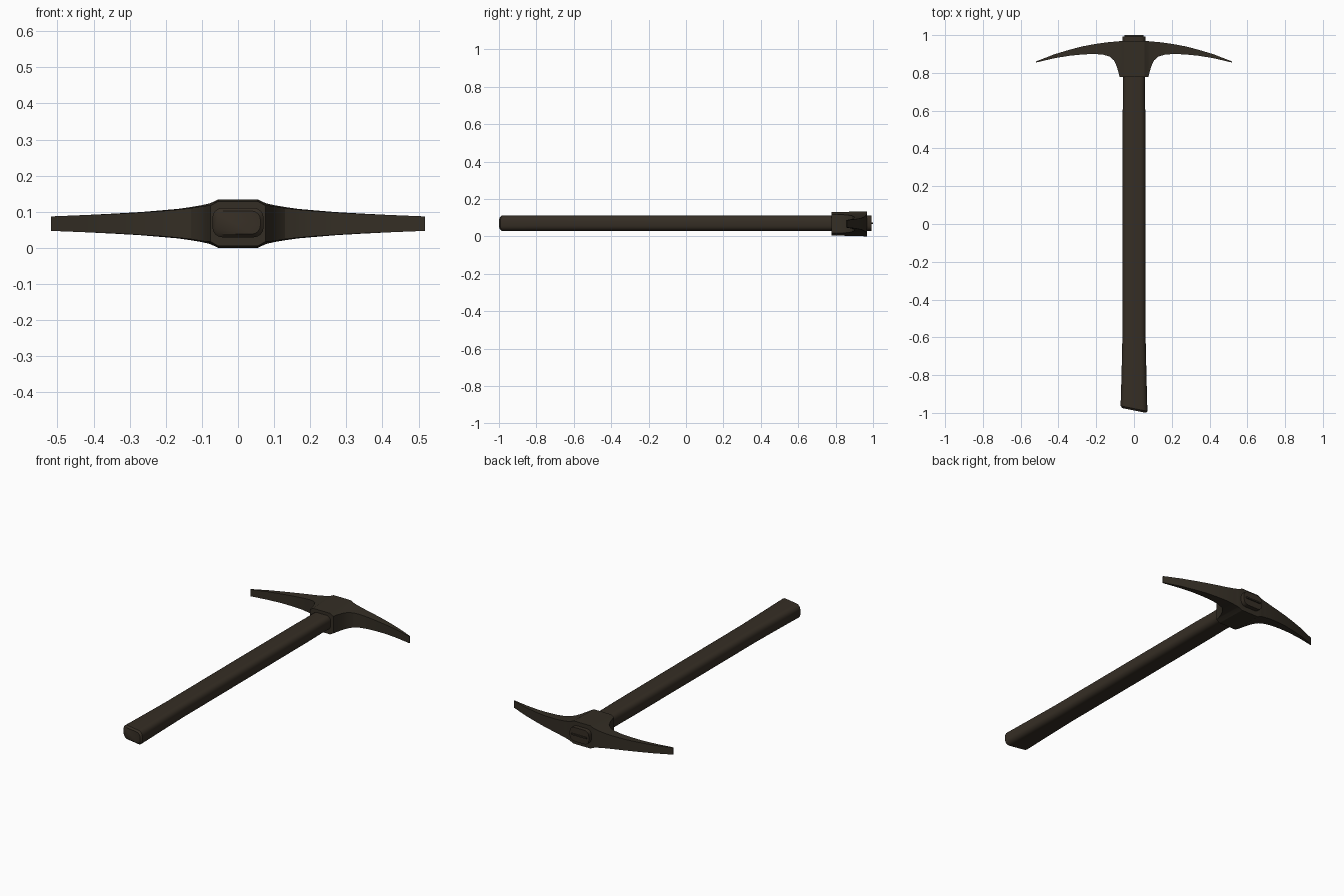
import bpy, bmesh, math

if "Cube" in bpy.data.objects:
    bpy.data.objects.remove(bpy.data.objects["Cube"])


def material(name, col):
    m = bpy.data.materials.new(name)
    m.diffuse_color = (*col, 1)
    m.use_nodes = True
    m.node_tree.nodes["Principled BSDF"].inputs["Base Color"].default_value = m.diffuse_color
    return m


WOOD = material("dark wood", (0.036, 0.027, 0.018))
IRON = material("dark iron", (0.034, 0.027, 0.018))
ZC = 0.067


def loft(name, rings, mat, angle):
    """Skin a list of equal-length point rings and cap both ends."""
    bm = bmesh.new()
    vs = [[bm.verts.new(p) for p in r] for r in rings]
    n = len(vs[0])
    for a, b in zip(vs, vs[1:]):
        for i in range(n):
            j = (i + 1) % n
            bm.faces.new((a[i], a[j], b[j], b[i]))
    bm.faces.new(vs[0])
    bm.faces.new(vs[-1])
    bmesh.ops.recalc_face_normals(bm, faces=bm.faces[:])
    me = bpy.data.meshes.new(name)
    bm.to_mesh(me)
    bm.free()
    me.materials.append(mat)
    ob = bpy.data.objects.new(name, me)
    bpy.context.collection.objects.link(ob)
    bpy.ops.object.select_all(action='DESELECT')
    ob.select_set(True)
    bpy.context.view_layer.objects.active = ob
    bpy.ops.object.shade_smooth_by_angle(angle=math.radians(angle))
    return ob


def handle_ring(y, hw, hz, slant=0.0, r=0.028):
    pts = []
    for k, (sx, sz) in enumerate(((1, 1), (-1, 1), (-1, -1), (1, -1))):
        for s in range(5):
            a = math.pi / 2 * (k + s / 4)
            x = sx * (hw - r) + r * math.cos(a)
            z = sz * (hz - r) + r * math.sin(a)
            pts.append((x, y - slant * x, ZC + 0.003 + z))
    return pts


# handle: flared slanted foot, slim grip, end poking through the head
loft("handle", [
    handle_ring(-0.987, 0.062, 0.032, 0.2, 0.024),
    handle_ring(-0.977, 0.071, 0.041, 0.2),
    handle_ring(-0.80, 0.066, 0.041),
    handle_ring(-0.58, 0.061, 0.041),
    handle_ring(0.0, 0.061, 0.041),
    handle_ring(0.58, 0.060, 0.041),
    handle_ring(0.70, 0.058, 0.041),
    handle_ring(0.95, 0.062, 0.041),
    handle_ring(0.993, 0.062, 0.041),
], WOOD, 40)

# head: stations (x, back y, front y, half height at back, half height at front)
half = [
    (0.055, 0.968, 0.778, 0.067, 0.062),
    (0.076, 0.968, 0.778, 0.057, 0.050),
    (0.083, 0.967, 0.806, 0.055, 0.050),
    (0.092, 0.966, 0.836, 0.053, 0.049),
    (0.106, 0.965, 0.866, 0.050, 0.047),
    (0.130, 0.963, 0.887, 0.046, 0.043),
    (0.165, 0.959, 0.897, 0.041, 0.039),
    (0.21, 0.952, 0.900, 0.037, 0.035),
    (0.27, 0.941, 0.898, 0.032, 0.031),
    (0.34, 0.923, 0.891, 0.028, 0.027),
    (0.42, 0.899, 0.878, 0.024, 0.024),
    (0.518, 0.861, 0.855, 0.020, 0.020),
]


def head_ring(s, side):
    x, yb, yf, hb, hf = s
    return [(side * x, yb, ZC + hb), (side * x, yf, ZC + hf),
            (side * x, yf, ZC - hf), (side * x, yb, ZC - hb)]


loft("pick_head",
     [head_ring(s, -1) for s in reversed(half)] + [head_ring(s, 1) for s in half],
     IRON, 25)

# thin wedge driven into the handle end
bpy.ops.mesh.primitive_cube_add(size=1, location=(0, 0.985, ZC + 0.003))
wedge = bpy.context.object
wedge.name = "wedge"
wedge.scale = (0.10, 0.03, 0.008)
wedge.data.materials.append(IRON)
